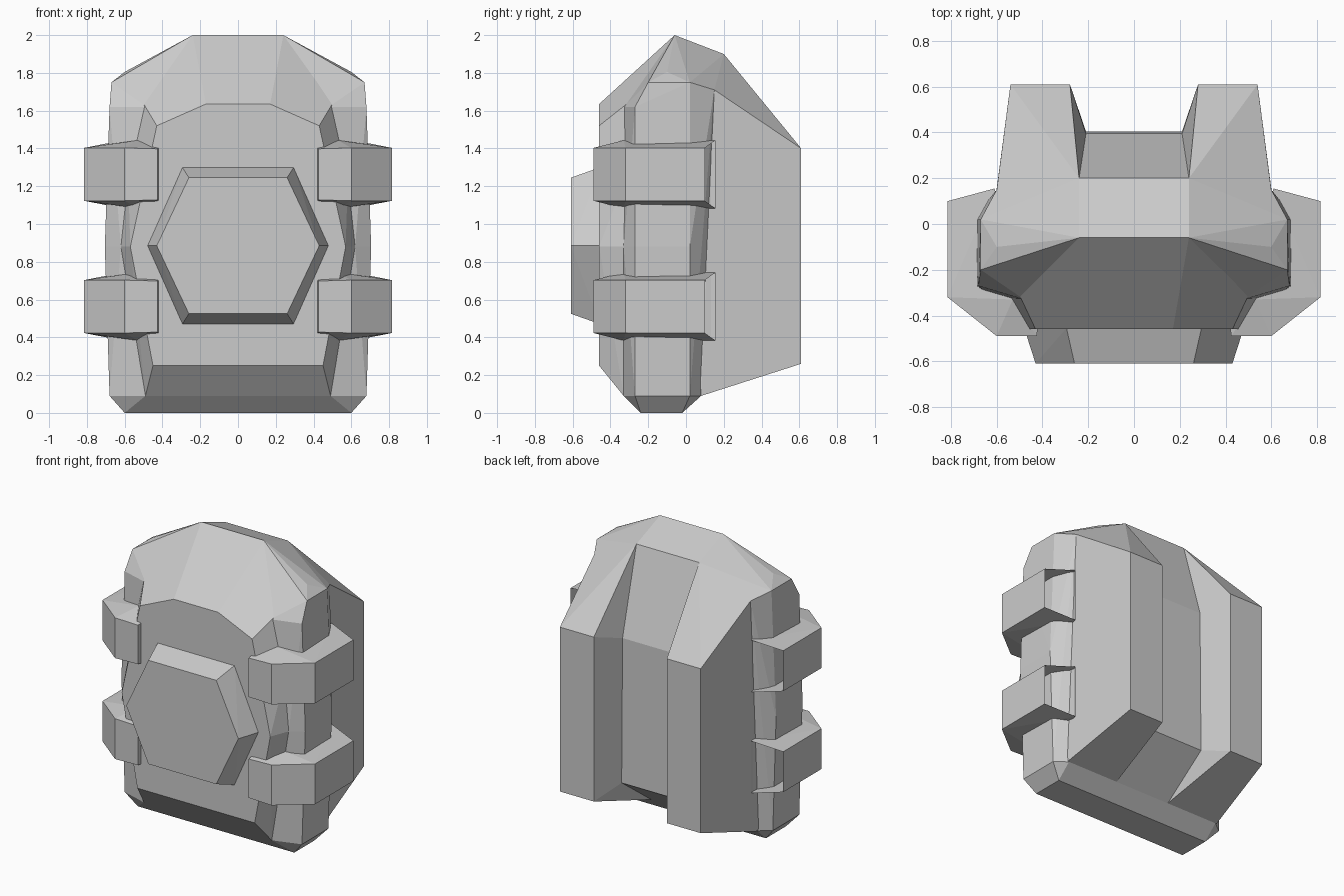
import bpy, bmesh, math
from mathutils import Vector

if "Cube" in bpy.data.objects:
    bpy.data.objects.remove(bpy.data.objects["Cube"])


def mirrored(points):
    """Points plus their copies on the other side of x = 0."""
    return points + [(-x, y, z) for x, y, z in points]


def hull(name, points, open_back=False):
    """Flat-faced convex part spanning the given corner points."""
    bm = bmesh.new()
    for p in points:
        bm.verts.new(p)
    res = bmesh.ops.convex_hull(bm, input=bm.verts[:])
    loose = {g for g in res["geom_interior"] + res["geom_unused"]
             if isinstance(g, bmesh.types.BMVert)}
    bmesh.ops.delete(bm, geom=list(loose), context='VERTS')
    bmesh.ops.dissolve_limit(bm, angle_limit=math.radians(1),
                             verts=bm.verts[:], edges=bm.edges[:])
    bmesh.ops.recalc_face_normals(bm, faces=bm.faces[:])
    if open_back:
        bm.normal_update()
        back = [f for f in bm.faces if f.normal.y > 0.8]
        bmesh.ops.delete(bm, geom=back, context='FACES')
    me = bpy.data.meshes.new(name)
    bm.to_mesh(me)
    bm.free()
    ob = bpy.data.objects.new(name, me)
    bpy.context.collection.objects.link(ob)
    return ob


# Core: side columns, foot and crest
hull("core_shell", mirrored([
    (.6, -.24, 0), (.6, -.02, 0),
    (.49, -.33, .09), (.68, -.27, .09), (.68, .02, .09), (.6, .08, .09),
    (.62, -.33, .88), (.705, -.27, .88), (.705, .02, .88), (.63, .08, .88),
    (.48, -.33, 1.62), (.68, -.27, 1.62),
    (.67, -.2, 1.75), (.67, .02, 1.75), (.6, .15, 1.71), (.6, -.1, 1.805),
    (.24, -.06, 2), (.24, .2, 1.9)]))

# Front panel with sloped foot and sloped hood
hull("front_panel", mirrored([
    (.45, -.46, .25), (.57, -.46, .88), (.43, -.46, 1.52), (.17, -.46, 1.635),
    (.49, -.33, .09), (.62, -.33, .88), (.48, -.33, 1.62),
    (.6, -.1, 1.805), (.24, -.06, 2)]))

# Recessed spine between the two rear lobes
hull("rear_spine", mirrored([
    (.21, .08, .09), (.21, .405, .33), (.21, .395, 1.33), (.24, .2, 1.9),
    (.2, -.05, .2), (.2, -.05, 1.8)]))

# Rear lobes
for s, side in ((1, "right"), (-1, "left")):
    hull("rear_lobe_" + side, [(s * x, y, z) for x, y, z in [
        (.54, .61, .26), (.28, .61, .26), (.54, .61, 1.4), (.28, .61, 1.4),
        (.21, .405, .33), (.21, .395, 1.33), (.24, .2, 1.9), (.6, .15, 1.71),
        (.61, .08, .09), (.21, .08, .09), (.24, 0, 1.8), (.58, 0, 1.6),
        (.5, 0, .3), (.24, 0, .3)]])

# Raised hexagonal plate on the front
hull("front_hex_plate", mirrored([
    (.48, -.455, .885), (.295, -.455, 1.3), (.295, -.455, .47),
    (.43, -.61, .885), (.26, -.61, 1.245), (.26, -.61, .525)]))

# Four side clamps: (x, y, half height), flared where they meet the body
clamp = [(.425, -.49, .135), (.6, -.49, .14), (.815, -.32, .14), (.815, .1, .14),
         (.42, -.45, .14), (.53, -.33, .18), (.61, .155, .18)]
for s, side in ((1, "right"), (-1, "left")):
    for zc, level in ((.563, "lower"), (1.263, "upper")):
        hull(f"clamp_{level}_{side}",
             [(s * x, y, zc + k * h) for x, y, h in clamp for k in (1, -1)],
             open_back=True)
